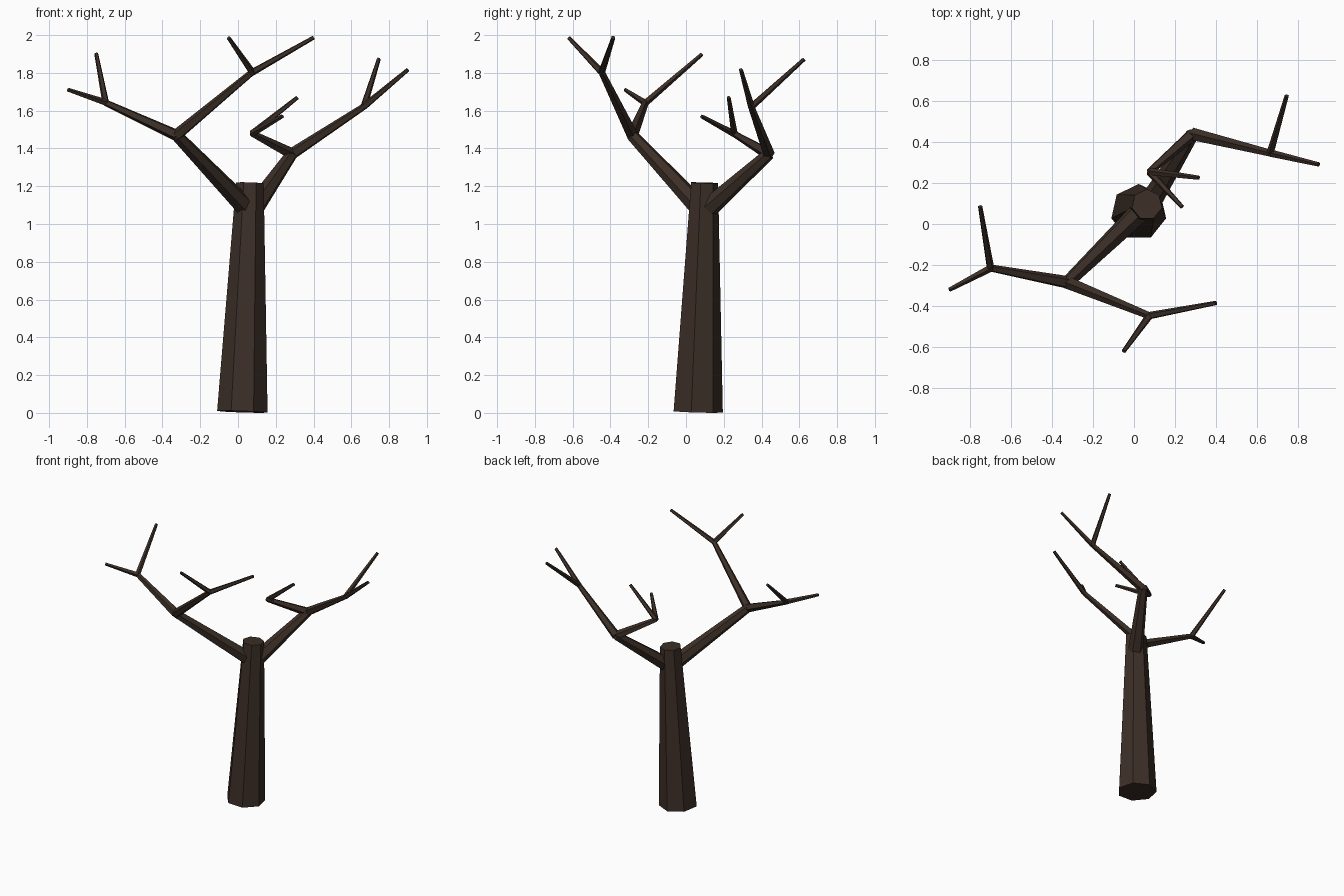
import bpy
from mathutils import Vector

if "Cube" in bpy.data.objects:
    bpy.data.objects.remove(bpy.data.objects["Cube"])

bark = bpy.data.materials.new("dark_bark")
bark.diffuse_color = (0.045, 0.028, 0.02, 1)
bark.use_nodes = True
bark.node_tree.nodes["Principled BSDF"].inputs["Base Color"].default_value = bark.diffuse_color


def limb(name, start, end, r1, r2, sides):
    """Tapered, flat-faced limb running from start to end."""
    a, b = Vector(start), Vector(end)
    d = b - a
    bpy.ops.mesh.primitive_cone_add(vertices=sides, radius1=r1, radius2=r2, depth=d.length)
    ob = bpy.context.object
    ob.name = name
    ob.location = (a + b) / 2
    ob.rotation_mode = 'QUATERNION'
    ob.rotation_quaternion = Vector((0, 0, 1)).rotation_difference(d)
    ob.data.materials.append(bark)


# Trunk
limb("trunk", (0.023, 0.058, 0.006), (0.063, 0.095, 1.218), 0.137, 0.075, 7)

# Each main branch: start, end, and forks with their two twig tips
branches = {
    "left": ((0.03, 0.06, 1.10), (-0.325, -0.285, 1.47), [
        ((-0.70, -0.215, 1.642), [(-0.90, -0.32, 1.71), (-0.75, 0.085, 1.90)]),
        ((0.075, -0.447, 1.803), [(0.40, -0.385, 1.987), (-0.05, -0.62, 1.985)]),
    ]),
    "right": ((0.09, 0.125, 1.09), (0.285, 0.438, 1.37), [
        ((0.665, 0.345, 1.62), [(0.745, 0.625, 1.873), (0.90, 0.29, 1.817)]),
        ((0.075, 0.255, 1.478), [(0.315, 0.225, 1.67), (0.235, 0.083, 1.57)]),
    ]),
}

# Branches, forks and twigs
for side, (start, end, forks) in branches.items():
    limb(f"{side}_branch", start, end, 0.053, 0.032, 6)
    for i, (fork, tips) in enumerate(forks, 1):
        limb(f"{side}_fork_{i}", end, fork, 0.032, 0.018, 5)
        for j, tip in enumerate(tips, 1):
            limb(f"{side}_twig_{i}_{j}", fork, tip, 0.019, 0.011, 5)
